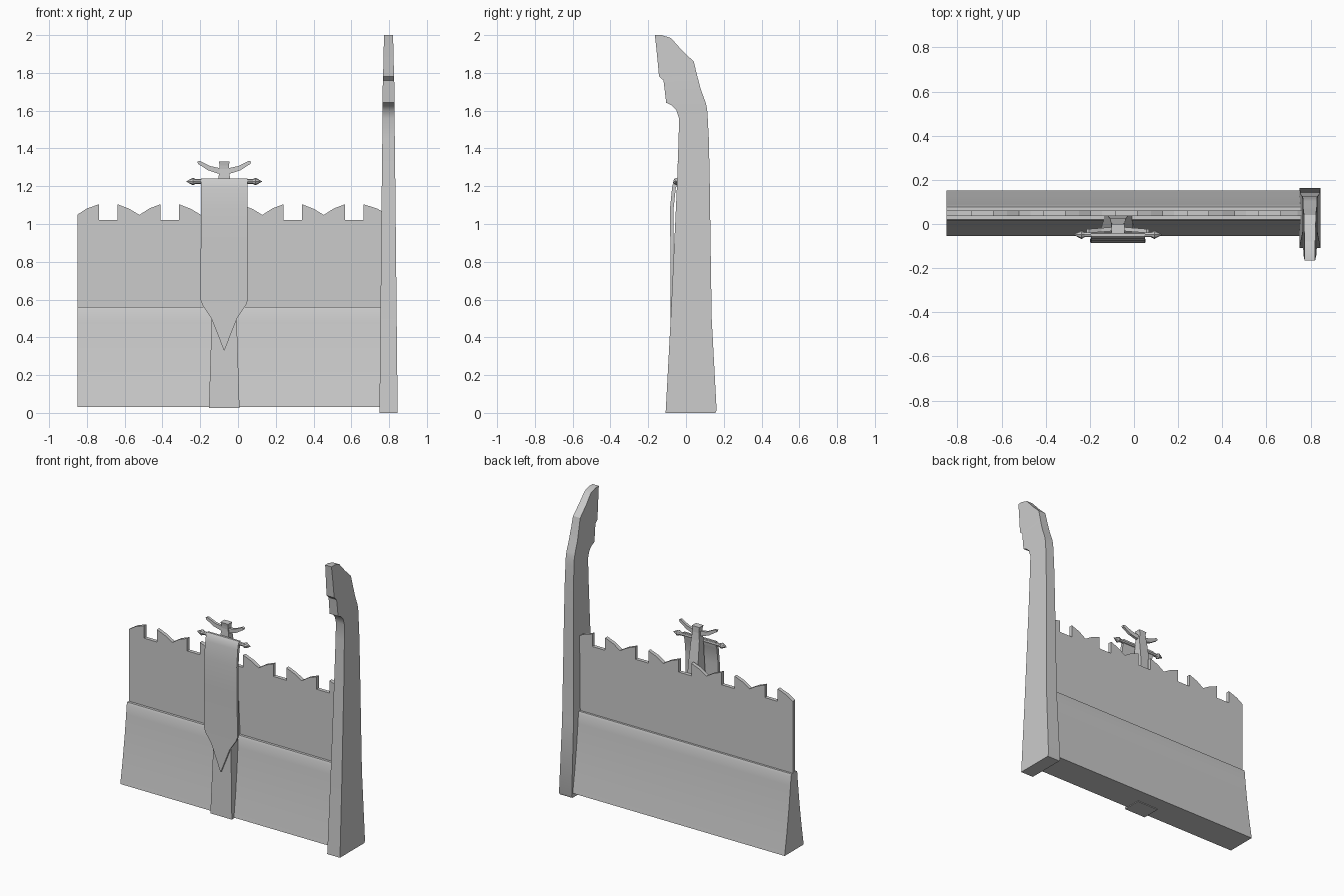
import bpy, bmesh, math
from mathutils import Matrix

stone = bpy.data.materials.new("plain grey")
stone.diffuse_color = (0.6, 0.6, 0.6, 1)


def finish(name, bm, smooth=False):
    bmesh.ops.recalc_face_normals(bm, faces=bm.faces)
    me = bpy.data.meshes.new(name)
    bm.to_mesh(me)
    bm.free()
    me.materials.append(stone)
    ob = bpy.data.objects.new(name, me)
    bpy.context.collection.objects.link(ob)
    if smooth:
        bpy.ops.object.select_all(action='DESELECT')
        ob.select_set(True)
        bpy.context.view_layer.objects.active = ob
        bpy.ops.object.shade_smooth_by_angle(angle=math.radians(30))
    return ob


def extrude(name, pts, offset, smooth=False):
    """Fill a closed outline and push it along offset."""
    bm = bmesh.new()
    f = bm.faces.new([bm.verts.new(p) for p in pts])
    r = bmesh.ops.extrude_face_region(bm, geom=[f])
    vs = [g for g in r['geom'] if isinstance(g, bmesh.types.BMVert)]
    bmesh.ops.translate(bm, verts=vs, vec=offset)
    return finish(name, bm, smooth)


def loft(name, xc, rows, smooth=False):
    """Stack of rectangles; each row is z, half width, front y, back y."""
    bm = bmesh.new()
    rings = [[bm.verts.new(p) for p in ((xc - h, a, z), (xc + h, a, z),
                                        (xc + h, b, z), (xc - h, b, z))]
             for z, h, a, b in rows]
    for lo, hi in zip(rings, rings[1:]):
        for i in range(4):
            j = (i + 1) % 4
            bm.faces.new((lo[i], lo[j], hi[j], hi[i]))
    bm.faces.new(rings[0])
    bm.faces.new(rings[-1])
    return finish(name, bm, smooth)


# Sloping lower wall
half = [(0.103, 0.03), (0.078, 0.18), (0.056, 0.34), (0.040, 0.48),
        (0.034, 0.545), (0.028, 0.56)]
section = [(-0.85, 0.048 - d, z) for d, z in half]
section += [(-0.85, 0.048 + d, z) for d, z in reversed(half)]
extrude("lower_wall", section, (1.63, 0, 0), True)

# Upper wall with repeating notched crest
crest = [(-0.85, 1.05), (-0.80, 1.082)]
for i in range(5):
    x = -0.735 + 0.3255 * i
    crest += [(x, 1.105), (x, 1.02), (x + 0.097, 1.02), (x + 0.097, 1.105)]
    if i < 4:
        crest += [(x + 0.16, 1.08), (x + 0.213, 1.048), (x + 0.265, 1.082)]
crest += [(0.74, 1.08), (0.79, 1.05), (0.79, 0.5), (-0.85, 0.5)]
extrude("upper_wall", [(x, 0.037, z) for x, z in crest], (0, 0.025, 0))

# Tall end post with a carved, overhanging head
loft("end_post", 0.797, [
    (0.0, 0.048, -0.108, 0.155), (0.015, 0.048, -0.107, 0.162),
    (0.5, 0.043, -0.081, 0.136), (0.9, 0.039, -0.062, 0.130),
    (1.2, 0.036, -0.048, 0.126), (1.45, 0.033, -0.039, 0.121),
    (1.56, 0.032, -0.037, 0.115), (1.605, 0.032, -0.052, 0.112),
    (1.63, 0.032, -0.078, 0.107), (1.642, 0.032, -0.105, 0.104),
    (1.72, 0.031, -0.114, 0.076), (1.76, 0.030, -0.119, 0.066),
    (1.782, 0.029, -0.143, 0.060), (1.86, 0.027, -0.150, 0.041),
    (1.92, 0.026, -0.156, -0.022), (1.985, 0.024, -0.163, -0.080),
    (2.0, 0.024, -0.165, -0.130)], True)

# Tapering middle post carrying the banner
MID = -0.073
loft("middle_post", MID, [
    (0.025, 0.081, -0.078, 0.05), (0.5, 0.066, -0.066, 0.05),
    (0.8, 0.052, -0.055, 0.045), (1.1, 0.036, -0.043, 0.025),
    (1.24, 0.031, -0.040, 0.005), (1.29, 0.025, -0.038, 0.0),
    (1.31, 0.024, -0.040, 0.0), (1.33, 0.029, -0.044, 0.0)])

# Banner draped over the crossbar
loft("banner", MID, [
    (0.33, 0.001, -0.084, -0.073), (0.5, 0.068, -0.083, -0.070),
    (0.57, 0.115, -0.082, -0.068), (0.60, 0.126, -0.082, -0.067),
    (0.9, 0.124, -0.083, -0.067), (1.08, 0.123, -0.085, -0.066),
    (1.19, 0.122, -0.074, -0.054), (1.225, 0.122, -0.067, -0.040),
    (1.242, 0.122, -0.056, -0.042)], True)

# Crossbar with pointed ends
bm = bmesh.new()
turn = Matrix.Translation((MID, -0.048, 1.225)) @ Matrix.Rotation(math.pi / 2, 4, 'Y')
bmesh.ops.create_cone(bm, cap_ends=True, segments=8, radius1=0.012,
                      radius2=0.012, depth=0.33, matrix=turn)
finish("crossbar", bm, True)
for side, label in ((-1, "left"), (1, "right")):
    bm = bmesh.new()
    for r1, r2, at, d in ((0.012, 0.02, 0.158, 0.014), (0.02, 0.001, 0.183, 0.036)):
        m = (Matrix.Translation((MID + side * at, -0.048, 1.225))
             @ Matrix.Rotation(side * math.pi / 2, 4, 'Y'))
        bmesh.ops.create_cone(bm, cap_ends=True, segments=8, radius1=r1,
                              radius2=r2, depth=d, matrix=m)
    finish("crossbar_point_" + label, bm)

    # Curved horn on each side of the post top
    horn = [(0.0, 1.265), (0.035, 1.268), (0.085, 1.284), (0.138, 1.318),
            (0.142, 1.33), (0.130, 1.334), (0.075, 1.307), (0.03, 1.297), (0.0, 1.295)]
    extrude("horn_" + label,
            [(MID + side * d, -0.03 - 0.08 * d, z) for d, z in horn], (0, 0.018, 0))
